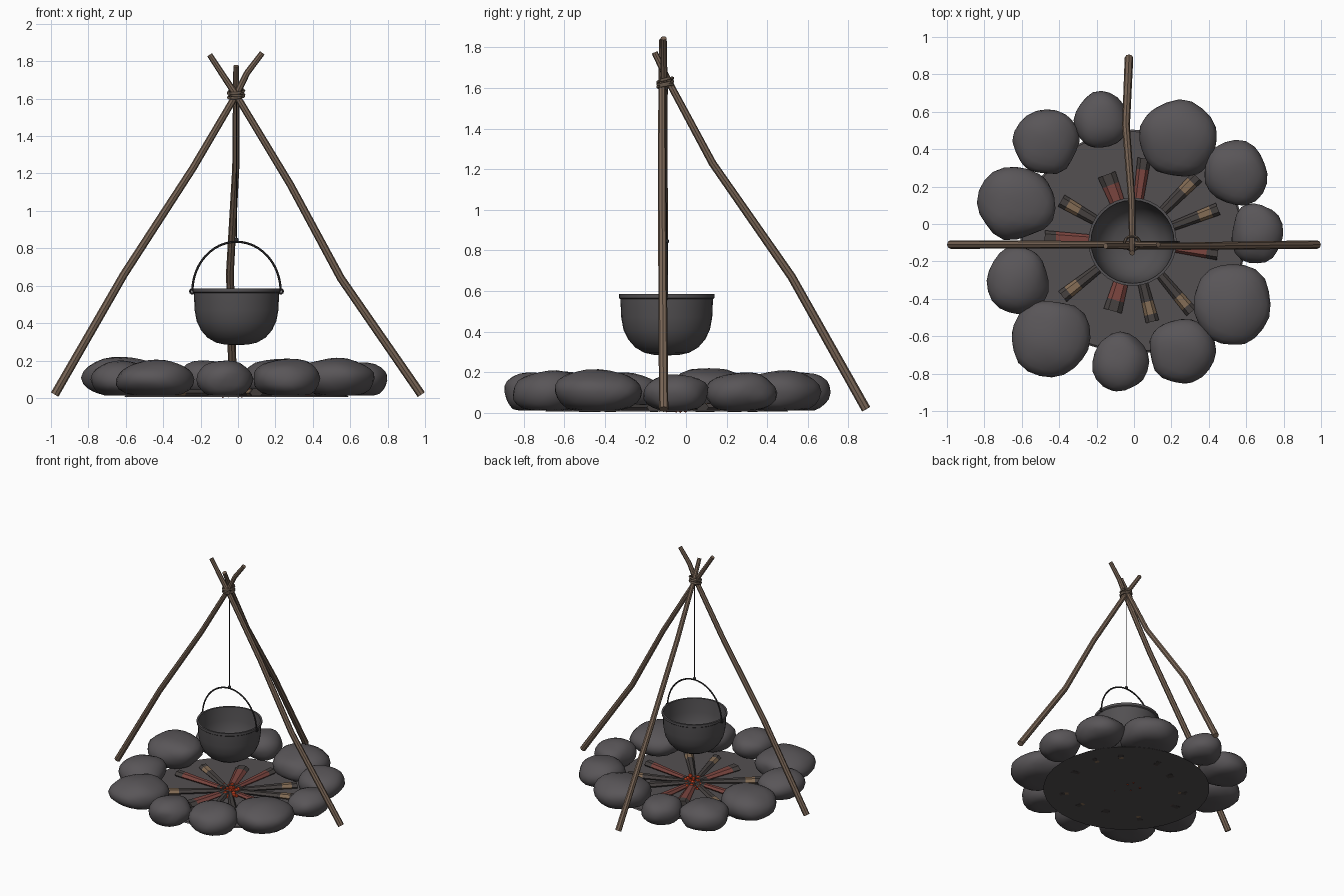
import bpy, bmesh, math, random
from mathutils import Vector, noise

if "Cube" in bpy.data.objects:
    bpy.data.objects.remove(bpy.data.objects["Cube"])

random.seed(4)
CX, CY = -0.008, -0.095          # fire and kettle axis


def mat(name, r, g, b):
    m = bpy.data.materials.new(name)
    m.diffuse_color = (r, g, b, 1)
    m.use_nodes = True
    m.node_tree.nodes["Principled BSDF"].inputs["Base Color"].default_value = m.diffuse_color
    return m


STONE = mat("stone_grey", 0.10, 0.092, 0.098)
ASH = mat("ash_grey", 0.088, 0.080, 0.083)
IRON = mat("iron_black", 0.085, 0.08, 0.084)
WIRE = mat("dark_wire", 0.03, 0.028, 0.03)
WOOD = mat("pole_wood", 0.19, 0.13, 0.092)
ROPE = mat("rope_brown", 0.13, 0.095, 0.07)
CHAR = mat("charred_wood", 0.06, 0.052, 0.05)
TAN = mat("bare_wood", 0.23, 0.15, 0.09)
RED = mat("glowing_wood", 0.20, 0.06, 0.05)
EMBER = mat("ember_orange", 0.75, 0.07, 0.02)


def finish(name, bm, mats, angle=35):
    bmesh.ops.recalc_face_normals(bm, faces=bm.faces)
    me = bpy.data.meshes.new(name)
    bm.to_mesh(me)
    bm.free()
    ob = bpy.data.objects.new(name, me)
    bpy.context.collection.objects.link(ob)
    for m in mats:
        me.materials.append(m)
    bpy.ops.object.select_all(action='DESELECT')
    ob.select_set(True)
    bpy.context.view_layer.objects.active = ob
    bpy.ops.object.shade_smooth_by_angle(angle=math.radians(angle))
    return ob


def tube(bm, pts, radii, sides=8, closed=False, squash=1.0, mids=None, turn=0.0):
    """Sweep a polygon along points; mids gives a material index per span."""
    pts = [Vector(p) for p in pts]
    n = len(pts)
    rings = []
    for i, p in enumerate(pts):
        a = pts[i - 1] if (i or closed) else p
        b = pts[(i + 1) % n] if (i < n - 1 or closed) else p
        t = (b - a).normalized()
        ref = Vector((0, 0, 1)) if abs(t.z) < 0.9 else Vector((0, 1, 0))
        if closed or abs(t.y) < 0.02:
            ref = Vector((0.01, 1, 0.02)) if abs(t.y) < 0.6 else ref
        u = t.cross(ref).normalized()
        v = u.cross(t)
        rings.append([bm.verts.new(p + radii[i] * (
            u * math.cos(turn + 2 * math.pi * k / sides)
            + v * squash * math.sin(turn + 2 * math.pi * k / sides)))
            for k in range(sides)])
    for i in range(n if closed else n - 1):
        A, B = rings[i], rings[(i + 1) % n]
        for k in range(sides):
            f = bm.faces.new((A[k], A[(k + 1) % sides], B[(k + 1) % sides], B[k]))
            f.material_index = mids[i] if mids else 0
    if not closed:
        bm.faces.new(rings[0][::-1]).material_index = mids[0] if mids else 0
        bm.faces.new(rings[-1]).material_index = mids[-1] if mids else 0


# stone ring: centre x, y, half sizes x, y, top height
stones = [(-.47, .44, .18, .172, .20), (-.175, .56, .148, .152, .20), (.235, .46, .207, .207, .21),
          (.545, .275, .168, .175, .20), (.66, -.05, .138, .16, .19), (.525, -.43, .205, .215, .215),
          (.262, -.68, .178, .172, .21), (-.07, -.735, .152, .16, .20), (-.443, -.615, .21, .205, .205),
          (-.622, -.30, .166, .182, .20), (-.63, .11, .21, .195, .22)]
for i, (x, y, rx, ry, top) in enumerate(stones):
    bm = bmesh.new()
    bmesh.ops.create_icosphere(bm, subdivisions=3, radius=1)
    for v in bm.verts:
        c = v.co.copy()
        k = 1 + 0.13 * noise.noise(c * 1.1 + Vector((i * 7.3, 2.1, i)))
        v.co = c * k
        v.co.z = max(-.85, math.copysign(abs(c.z) ** 0.9, c.z) * k)
    lo = [min(v.co[a] for v in bm.verts) for a in range(3)]
    hi = [max(v.co[a] for v in bm.verts) for a in range(3)]
    for v in bm.verts:
        f = [(v.co[a] - lo[a]) / (hi[a] - lo[a]) for a in range(3)]
        v.co = (x + rx * (2 * f[0] - 1), y + ry * (2 * f[1] - 1), 0.012 + (top - 0.012) * f[2])
    finish(f"ring_stone_{i + 1}", bm, [STONE], 50)

# ash bed
bm = bmesh.new()
bmesh.ops.create_cone(bm, cap_ends=True, segments=32, radius1=0.6, radius2=0.59, depth=0.008)
bmesh.ops.translate(bm, verts=bm.verts, vec=(CX, CY, 0.01))
finish("ash_bed", bm, [ASH])

# radial fire sticks: angle, length, half width, glowing
sticks = [(111, .385, .05, 1), (82, .45, .036, 1), (45, .49, .036, 0), (21, .49, .034, 0),
          (-8, .46, .034, 1), (-50, .49, .034, 0), (-76, .44, .036, 0), (-106, .385, .05, 1),
          (-142, .475, .036, 0), (177, .47, .036, 1), (150, .44, .036, 0)]
bm = bmesh.new()
for ang, L, w, hot in sticks:
    d = Vector((math.cos(math.radians(ang)), math.sin(math.radians(ang)), 0))
    cuts = [.04, .10, L - .06, L] if hot else [.04, L - .11, L - .04, L]
    rad = [w * (0.5 + 0.5 * r / L) for r in cuts]
    pts = [Vector((CX, CY, 0.027)) + d * r for r in cuts]
    tube(bm, pts, rad, 6, squash=0.026 / w, mids=[0, 2 if hot else 1, 0])
finish("fire_sticks", bm, [CHAR, TAN, RED], 30)

# embers
bm = bmesh.new()
for i in range(34):
    a, r = random.uniform(0, 2 * math.pi), 0.1 * math.sqrt(random.random())
    s = random.uniform(.011, .019)
    g = bmesh.ops.create_icosphere(bm, subdivisions=1, radius=s)
    bmesh.ops.translate(bm, verts=g['verts'], vec=(
        CX + r * math.cos(a), CY + r * math.sin(a), s + 0.04 * random.random() * (1 - r * 6)))
finish("embers", bm, [EMBER], 20)

# tripod poles
poles = {
    "left_pole": [(-.98, -.11, .018), (-.61, -.11, .66), (-.24, -.11, 1.23), (-.01, -.108, 1.62),
                  (.05, -.11, 1.74), (.13, -.11, 1.845)],
    "right_pole": [(.98, -.11, .018), (.55, -.115, .64), (.28, -.118, 1.14), (-.01, -.118, 1.62),
                   (-.07, -.118, 1.71), (-.152, -.118, 1.835)],
    "back_pole": [(-.027, .887, .018), (-.043, .52, .67), (-.012, .13, 1.23), (-.01, -.085, 1.63),
                  (-.01, -.155, 1.775)]}
for name, pts in poles.items():
    bm = bmesh.new()
    n = len(pts) - 1
    tube(bm, pts, [.023 - .008 * i / n for i in range(n + 1)], 8)
    finish(name, bm, [WOOD], 40)

# rope lashing: tilted loops
bm = bmesh.new()
for dz, tx, ty in ((-.012, .1, .15), (.002, -.08, .2), (.016, .12, .25)):
    ring = []
    for k in range(20):
        c, s = math.cos(k * math.pi / 10), math.sin(k * math.pi / 10)
        ring.append((-.01 + .041 * c, -.102 + .037 * s, 1.622 + dz + .04 * (tx * c + ty * s)))
    tube(bm, ring, [.008] * 20, 6, closed=True)
finish("rope_lashing", bm, [ROPE], 60)

# hanging wire with hook bead
bm = bmesh.new()
tube(bm, [(CX, CY, 1.61), (CX, CY, .84)], [.0025] * 2, 6)
g = bmesh.ops.create_uvsphere(bm, u_segments=8, v_segments=6, radius=.012)
bmesh.ops.translate(bm, verts=g['verts'], vec=(CX, CY, .845))
finish("hanging_wire", bm, [WIRE], 60)

# kettle: lathed outer and inner wall
prof = [(0, .283), (.06, .285), (.11, .296), (.155, .322), (.19, .362), (.213, .41), (.224, .47),
        (.228, .56), (.236, .566), (.236, .585), (.222, .585), (.214, .48), (.202, .415), (.18, .37),
        (.145, .332), (.10, .308), (0, .298)]
bm = bmesh.new()
vs = [bm.verts.new((CX + r, CY, z)) for r, z in prof]
es = [bm.edges.new(p) for p in zip(vs, vs[1:])]
bmesh.ops.spin(bm, geom=vs + es, cent=(CX, CY, 0), axis=(0, 0, 1), angle=2 * math.pi, steps=32)
bmesh.ops.remove_doubles(bm, verts=bm.verts, dist=1e-4)
finish("kettle", bm, [IRON], 40)

# bail handle with side eyes
bm = bmesh.new()
arc = [(CX + .236 * math.cos(a), CY, .57 + .265 * math.sin(a))
       for a in (math.pi * k / 24 for k in range(25))]
tube(bm, arc, [.006] * 25, 6)
for s in (-1, 1):
    eye = [(CX + s * .237 + .012 * math.cos(k * math.pi / 5), CY, .57 + .012 * math.sin(k * math.pi / 5))
           for k in range(10)]
    tube(bm, eye, [.005] * 10, 6, closed=True)
finish("bail_handle", bm, [WIRE], 60)
